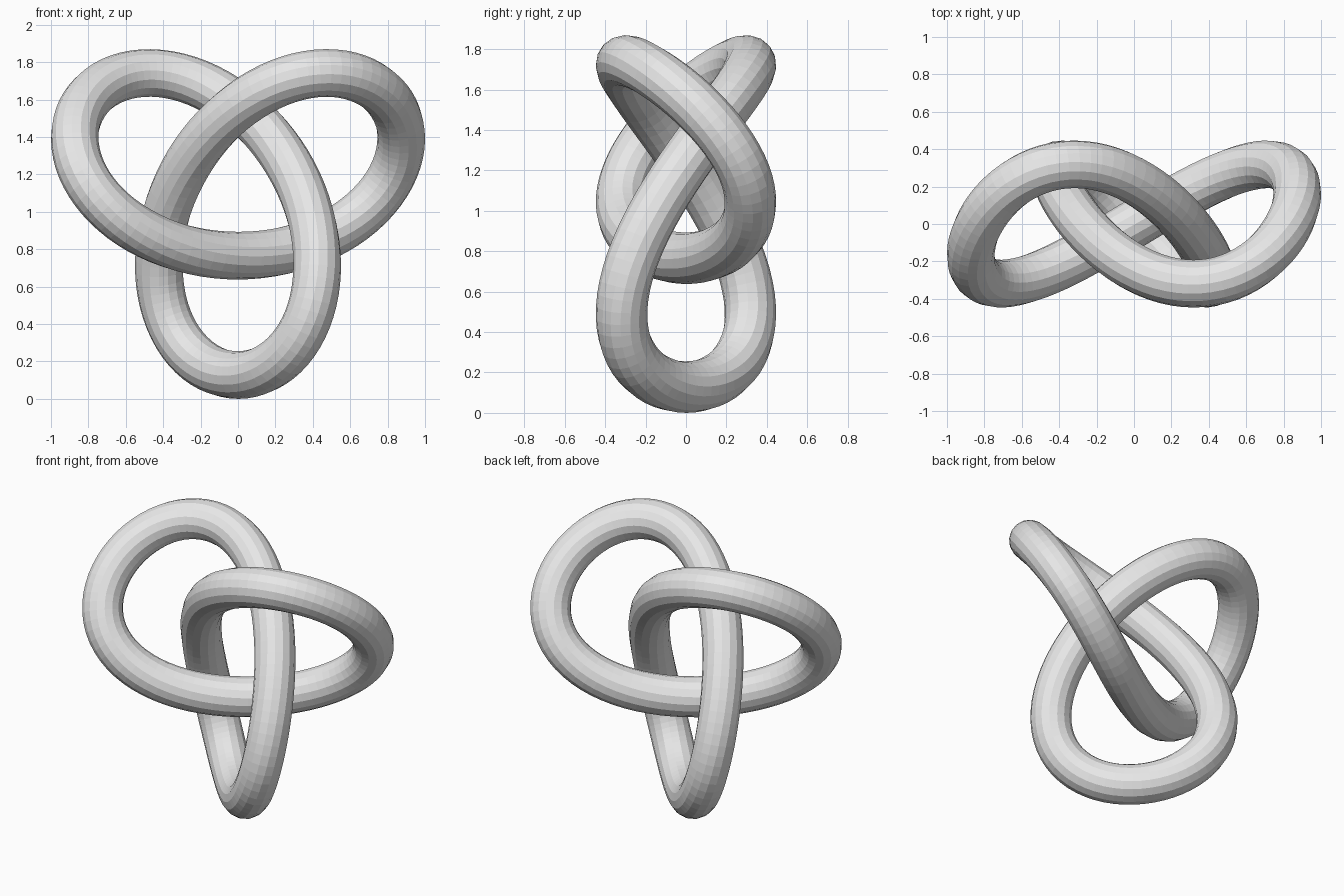
import bpy
from math import sin, cos, tau

cube = bpy.data.objects.get("Cube")
if cube:
    bpy.data.objects.remove(cube, do_unlink=True)

SCALE = 0.319          # size of the knot's centre line
RADIUS = 0.4 * SCALE   # tube thickness
STEPS = 160            # rings along the tube

# Plain grey material
grey = bpy.data.materials.new("light grey")
grey.use_nodes = True
colour = (0.8, 0.8, 0.8, 1)
grey.diffuse_color = colour
grey.node_tree.nodes["Principled BSDF"].inputs["Base Color"].default_value = colour


def knot_point(t):
    """Trefoil centre line, standing upright with its lowest lobe on the ground."""
    return (SCALE * (sin(t) + 2 * sin(2 * t)),
            SCALE * sin(3 * t),
            SCALE * (cos(t) - 2 * cos(2 * t) + 3) + RADIUS)


# Closed centre line with a sixteen-sided round section
curve = bpy.data.curves.new("knot_path", "CURVE")
curve.dimensions = "3D"
curve.twist_mode = "MINIMUM"
curve.bevel_depth = RADIUS
curve.bevel_resolution = 6
spline = curve.splines.new("POLY")
spline.points.add(STEPS - 1)
for i, point in enumerate(spline.points):
    point.co = (*knot_point(tau * i / STEPS), 1)
spline.use_cyclic_u = True
spline.use_smooth = False
curve.materials.append(grey)

# Turn the swept tube into a flat-shaded mesh
knot = bpy.data.objects.new("knot_tube", curve)
bpy.context.collection.objects.link(knot)
bpy.context.view_layer.objects.active = knot
knot.select_set(True)
bpy.ops.object.convert(target="MESH")
knot = bpy.context.object
knot.name = "knot_tube"
knot.data.shade_flat()
